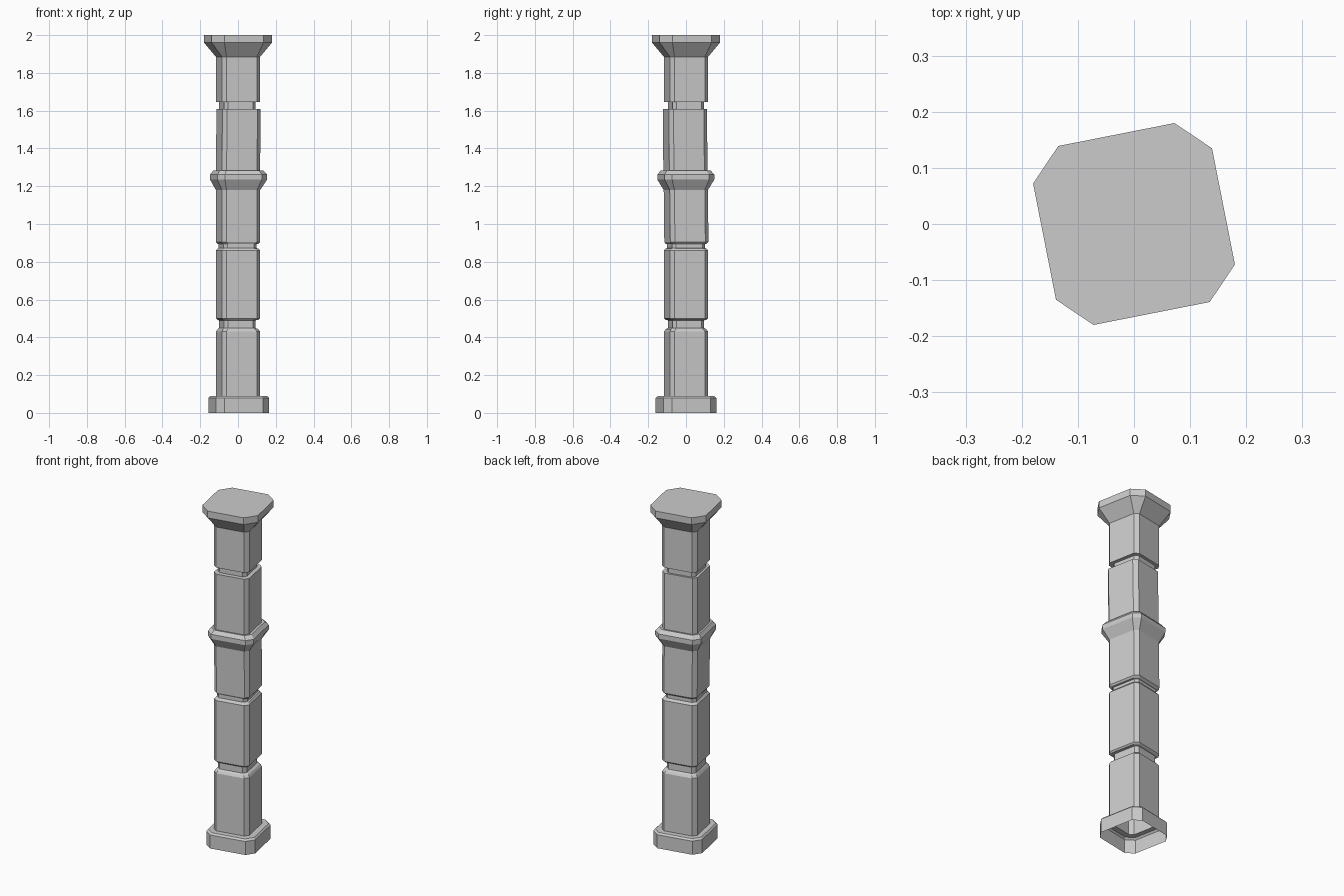
import bpy
from math import cos, sin, radians

if "Cube" in bpy.data.objects:
    bpy.data.objects.remove(bpy.data.objects["Cube"])

TWIST = radians(11.15)


def ring(z, a, c, dx=0.0, dy=0.0):
    """Chamfered square of half-width a and corner cut c, counter-clockwise."""
    pts = []
    for k in range(4):
        t = TWIST + k * radians(90)
        for u, v in ((a, -(a - c)), (a, a - c)):
            pts.append((u * cos(t) - v * sin(t) + dx, u * sin(t) + v * cos(t) + dy, z))
    return pts


def loft(name, rings, cap=False):
    """Skin a stack of rings, bottom to top, with flat faces."""
    verts = [p for r in rings for p in ring(*r)]
    faces = []
    for i in range(len(rings) - 1):
        for j in range(8):
            k = (j + 1) % 8
            faces.append((i * 8 + j, i * 8 + k, i * 8 + 8 + k, i * 8 + 8 + j))
    if cap:
        n = len(verts)
        faces.append(tuple(range(n - 8, n)))
    mesh = bpy.data.meshes.new(name)
    mesh.from_pydata(verts, [], faces)
    obj = bpy.data.objects.new(name, mesh)
    bpy.context.collection.objects.link(obj)
    return obj


S, C = 0.103, 0.021      # shaft half-width and corner cut
B = 0.095                # shaft half-width after its edge bevel
G = 0.085                # groove half-width

# Base, open underneath
loft("base", [(0, .143, .04, .003), (.08, .143, .04, .003),
              (.09, .134, .037, .003), (.09, S, C)])

# Shaft blocks
loft("lower_block", [(.09, S, C), (.43, S, C), (.443, B, .02)])
loft("second_block", [(.492, B, .02), (.5, S, C), (.86, S, C), (.87, B, .02)])
loft("middle_block", [(.895, B, .02), (.905, S, C, 0, .002), (1.18, S, C, 0, -.001)])
loft("upper_block", [(1.28, S, C, 0, -.003), (1.61, S, C, .003, -.006),
                     (1.61, B, .02, .003, -.006)])
loft("top_block", [(1.645, B, .02), (1.645, S, C), (1.885, S, C)])

# Recessed grooves between blocks
loft("lower_groove", [(.443, B, .02), (.45, G, .018, -.004), (.49, G, .018, -.004), (.492, B, .02)])
loft("middle_groove", [(.87, B, .02), (.872, G + .004, .018, -.003), (.893, G + .004, .018, -.003), (.895, B, .02)])
loft("upper_groove", [(1.61, B, .02, .003, -.006), (1.61, G, .018, -.003),
                      (1.645, G, .018, -.003), (1.645, B, .02)])

# Flared collar
loft("collar", [(1.18, S, C, 0, -.001), (1.235, .134, .034, .003, -.001),
                (1.262, .134, .034, .003, -.001), (1.283, .118, .03, .002, -.002),
                (1.28, S, C, 0, -.003)])

# Capital with closed top
loft("capital", [(1.885, S, C), (1.96, .1625, .057), (2.0, .1625, .057)], cap=True)
